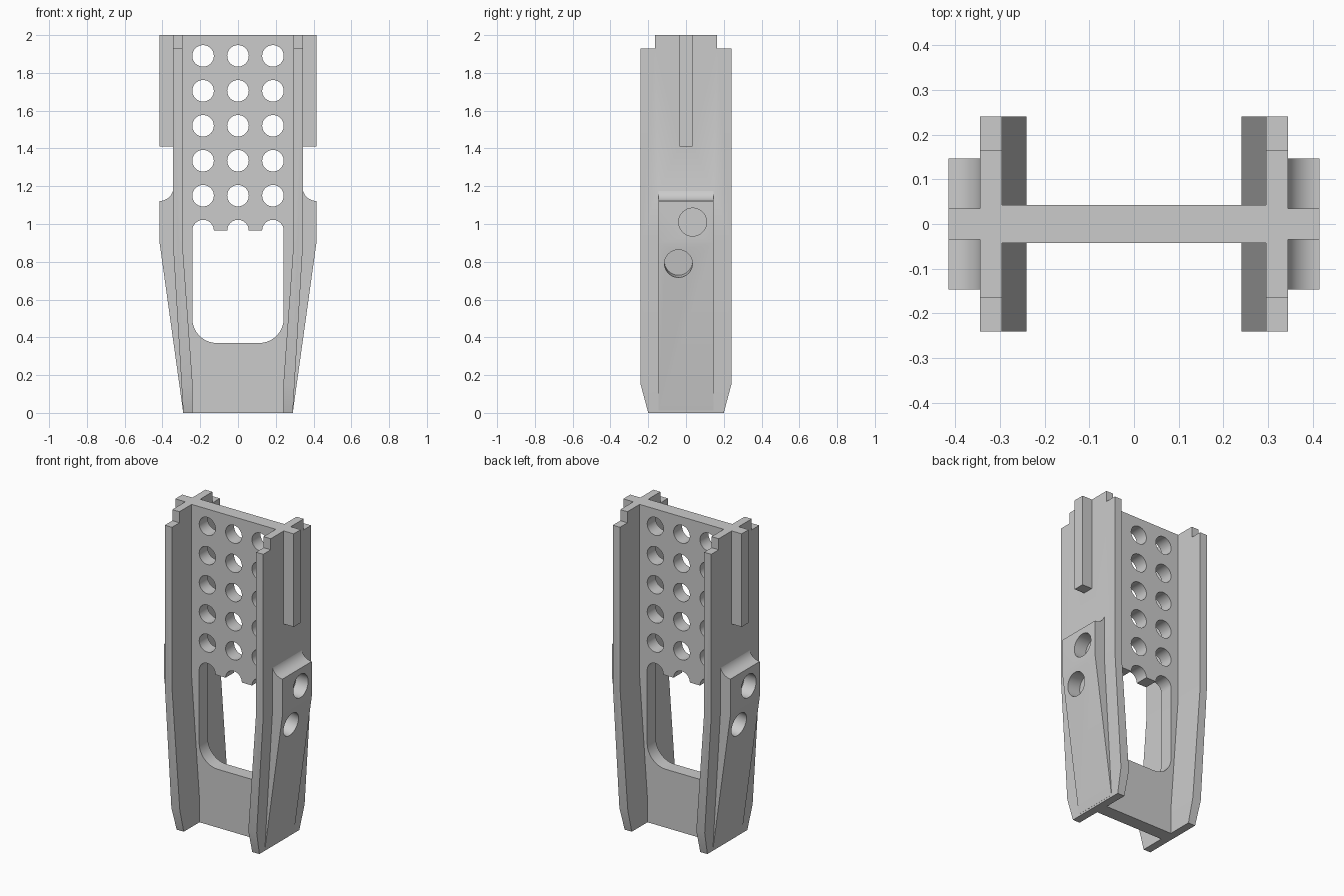
import bpy, bmesh
from math import sin, cos, pi, radians, atan2
from mathutils import Matrix, Vector

cube = bpy.data.objects.get("Cube")
if cube:
    bpy.data.objects.remove(cube, do_unlink=True)

grey = bpy.data.materials.new("plain_grey")
grey.use_nodes = True
COLOR = (0.6, 0.6, 0.6, 1)
grey.diffuse_color = COLOR
grey.node_tree.nodes["Principled BSDF"].inputs["Base Color"].default_value = COLOR


def link(name, data):
    ob = bpy.data.objects.new(name, data)
    bpy.context.collection.objects.link(ob)
    return ob


def arc(cx, cz, r, start, end, n=16):
    """Points on an arc, angles in degrees."""
    angles = [radians(start + (end - start) * i / n) for i in range(n + 1)]
    return [(cx + r * cos(a), cz + r * sin(a)) for a in angles]


def prism(name, profile, half, axis):
    """Extrude a profile (u, z) symmetrically along axis 'x' or 'y'."""
    bm = bmesh.new()
    place = (lambda u, z, d: (u, d, z)) if axis == 'y' else (lambda u, z, d: (d, u, z))
    rings = [[bm.verts.new(place(u, z, d)) for u, z in profile] for d in (-half, half)]
    bm.faces.new(rings[0])
    bm.faces.new(rings[1][::-1])
    for i in range(len(profile)):
        j = (i + 1) % len(profile)
        bm.faces.new((rings[0][i], rings[0][j], rings[1][j], rings[1][i]))
    bmesh.ops.recalc_face_normals(bm, faces=bm.faces)
    mesh = bpy.data.meshes.new(name)
    bm.to_mesh(mesh)
    bm.free()
    return link(name, mesh)


def bore(center, direction, radius, depth):
    """Cylinder cutter sunk to depth below center, against direction."""
    bm = bmesh.new()
    bmesh.ops.create_cone(bm, cap_ends=True, segments=48, radius1=radius,
                          radius2=radius, depth=2 * depth)
    turn = Vector(direction).to_track_quat('Z', 'Y').to_matrix().to_4x4()
    bm.transform(Matrix.Translation(center) @ turn)
    mesh = bpy.data.meshes.new("bore_cutter")
    bm.to_mesh(mesh)
    bm.free()
    return link("bore_cutter", mesh)


def bake(ob):
    """Replace an object's data with its evaluated mesh."""
    bpy.context.view_layer.update()
    deps = bpy.context.evaluated_depsgraph_get()
    mesh = bpy.data.meshes.new_from_object(ob.evaluated_get(deps))
    name = ob.name
    bpy.data.objects.remove(ob, do_unlink=True)
    mesh.materials.clear()
    mesh.materials.append(grey)
    return link(name, mesh)


def combine(ob, steps):
    for operation, other in steps:
        mod = ob.modifiers.new(operation.lower(), 'BOOLEAN')
        mod.operation = operation
        mod.solver = 'EXACT'
        mod.object = other
        other.hide_render = True
    ob = bake(ob)
    for _, other in steps:
        bpy.data.objects.remove(other, do_unlink=True)
    return ob


def smooth(ob):
    bpy.ops.object.select_all(action='DESELECT')
    ob.select_set(True)
    bpy.context.view_layer.objects.active = ob
    bpy.ops.object.shade_smooth_by_angle(angle=radians(30))


BEND = 0.91     # height where the sides start to taper
KNEE = 0.15     # height of the bottom chamfer

# Side plate: tapered section limited by its stepped and chamfered outline
side = prism("side_plate", [(0.29, 0), (0.345, BEND), (0.345, 2), (0.295, 2),
                            (0.295, BEND), (0.24, KNEE), (0.24, 0)], 0.3, 'y')
half_outline = [(0.20, -0.01), (0.20, 0), (0.24, KNEE), (0.24, 1.93),
                (0.165, 1.93), (0.165, 2.01)]
outline = prism("outline", half_outline + [(-y, z) for y, z in half_outline[::-1]], 0.6, 'x')

# Wedge-shaped boss with a concave top, and the upper guide rail
boss = prism("boss", [(0.27, 0.012), (0.2915, 0.012), (0.415, 0.9)]
             + arc(0.415, 1.195, 0.073, 270, 180) + [(0.32, 1.195), (0.32, BEND)], 0.146, 'y')
rail = prism("rail", [(0.32, 1.41), (0.415, 1.41), (0.415, 2), (0.32, 2)], 0.035, 'y')

# Two blind holes: one square to the upright face, one to the tapered face
upper_bore = bore((0.415, 0.035, 1.01), (1, 0, 0), 0.074, 0.085)
lower_bore = bore((0.40, -0.04, 0.79), (0.9, 0, -0.125), 0.074, 0.09)

side = combine(side, [('INTERSECT', outline), ('UNION', boss), ('UNION', rail),
                      ('DIFFERENCE', upper_bore), ('DIFFERENCE', lower_bore)])
side.name = "left_side_plate"
smooth(side)

# The other side is the same part turned half round
other = link("right_side_plate", side.data.copy())
other.data.transform(Matrix.Rotation(pi, 4, 'Z'))

# Central web: outline, window with scalloped top, and grid of holes
PITCH, R, ROW = 0.185, 0.057, 0.965
EDGE = PITCH + R
half_web = [(0.243, 0), (0.243, KNEE), (0.298, BEND), (0.298, 2)]
web_loops = [half_web + [(-x, z) for x, z in half_web[::-1]]]
window = arc(-EDGE + 0.13, 0.5, 0.13, 180, 270) + arc(EDGE - 0.13, 0.5, 0.13, 270, 360)
for x in (PITCH, 0, -PITCH):
    window += arc(x, ROW, R, 0, 180, 20)
web_loops.append(window)
for row in range(1, 6):
    for col in (-1, 0, 1):
        web_loops.append(arc(col * PITCH, ROW + row * PITCH, R, 0, 360, 40)[:-1])

curve = bpy.data.curves.new("web", 'CURVE')
curve.dimensions = '2D'
curve.fill_mode = 'BOTH'
curve.extrude = 0.043
for loop in web_loops:
    spline = curve.splines.new('POLY')
    spline.points.add(len(loop) - 1)
    for point, (x, z) in zip(spline.points, loop):
        point.co = (x, z, 0, 1)
    spline.use_cyclic_u = True
web = bake(link("web", curve))
web.data.transform(Matrix.Rotation(pi / 2, 4, 'X'))
bm = bmesh.new()
bm.from_mesh(web.data)
bmesh.ops.remove_doubles(bm, verts=bm.verts, dist=0.0002)
bmesh.ops.dissolve_limit(bm, angle_limit=0.01, verts=bm.verts, edges=bm.edges)
bmesh.ops.recalc_face_normals(bm, faces=bm.faces)
bm.to_mesh(web.data)
bm.free()
smooth(web)
